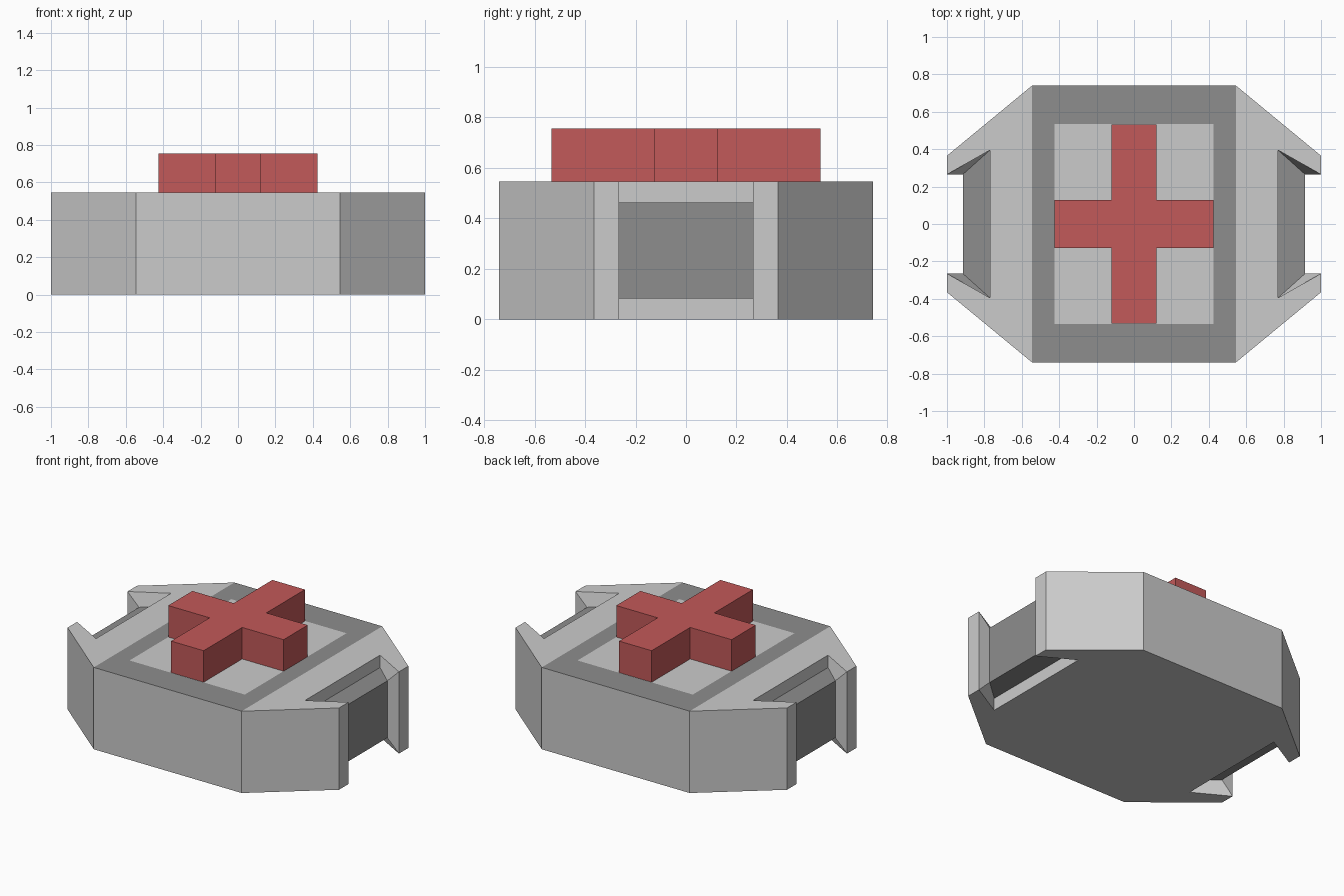
import bpy, bmesh
from itertools import product
from mathutils import Vector

if "Cube" in bpy.data.objects:
    bpy.data.objects.remove(bpy.data.objects["Cube"])

H = 0.2725        # half height of the case
S = 0.19          # half height of the dark grip panel


def material(name, rgb):
    m = bpy.data.materials.new(name)
    m.diffuse_color = (*rgb, 1)
    m.use_nodes = True
    m.node_tree.nodes["Principled BSDF"].inputs["Base Color"].default_value = m.diffuse_color
    return m


def finish(name, bm, mats, z=0):
    bmesh.ops.remove_doubles(bm, verts=bm.verts, dist=1e-4)
    bmesh.ops.recalc_face_normals(bm, faces=bm.faces)
    # merge coplanar faces, keeping colour borders
    bmesh.ops.dissolve_limit(bm, angle_limit=0.002, verts=bm.verts,
                             edges=bm.edges, delimit={'MATERIAL'})
    me = bpy.data.meshes.new(name)
    bm.to_mesh(me)
    bm.free()
    for m in mats:
        me.materials.append(m)
    ob = bpy.data.objects.new(name, me)
    ob.location.z = z
    bpy.context.collection.objects.link(ob)
    return ob


light = material("light_grey", (0.8, 0.8, 0.8))
dark = material("dark_grey", (0.27, 0.27, 0.27))
red = material("red", (0.54, 0.1, 0.1))

# Plan points of one quarter of the case
mid_y, corner, prong_out, prong_in = (0, .74), (.545, .74), (1, .365), (1, .265)
grip, notch = (.915, .265), (.77, .395)
grip_mid, notch_mid, mid_x = (.915, 0), (.77, 0), (.545, 0)
in_x, in_corner, in_y = (.425, 0), (.425, .535), (0, .535)


def at(z, *pts):
    return [(*p, z) for p in pts]


def wall(a, b, z0, z1):
    return [(*a, z0), (*b, z0), (*b, z1), (*a, z1)]


# One eighth of the case: (face, kind) with kind 0 light, 1 dark, 2 dark on top only
eighth = [
    (wall(mid_y, corner, 0, H), 0),
    (wall(corner, prong_out, 0, H), 0),
    (wall(prong_out, prong_in, 0, H), 0),
    ([(*prong_in, 0), (*prong_in, H), (*grip, S), (*grip, 0)], 0),
    ([(*prong_in, H), (*notch, H), (*notch, S), (*grip, S)], 0),
    (wall(notch, notch_mid, S, H), 0),
    (wall(grip, grip_mid, 0, S), 1),
    (at(S, grip, notch, notch_mid, grip_mid), 1),
    (at(H, mid_x, corner, prong_out, prong_in, notch, notch_mid), 0),
    (at(H, mid_x, corner, in_corner, in_x), 2),
    (at(H, corner, mid_y, in_y, in_corner), 2),
    (at(H, (0, 0), in_x, in_corner, in_y), 0),
]

# Case: the eighth mirrored over all three axes
bm = bmesh.new()
for sx, sy, sz in product((1, -1), repeat=3):
    for pts, kind in eighth:
        f = bm.faces.new([bm.verts.new((x * sx, y * sy, z * sz)) for x, y, z in pts])
        f.material_index = int(kind == 1 or (kind == 2 and sz > 0))
finish("case", bm, [light, dark], H)

# Raised cross on the lid
ax, ay, wx, wy = .425, .533, .12, .127
outline = [(wx, -ay), (wx, -wy), (ax, -wy), (ax, wy), (wx, wy), (wx, ay)]
outline += [(-x, -y) for x, y in outline]
bm = bmesh.new()
base = bm.faces.new([bm.verts.new((x, y, 0)) for x, y in outline])
top = bmesh.ops.extrude_face_region(bm, geom=[base], use_keep_orig=True)
bmesh.ops.translate(bm, vec=Vector((0, 0, .21)),
                    verts=[v for v in top["geom"] if isinstance(v, bmesh.types.BMVert)])
finish("raised_cross", bm, [red], 2 * H)
